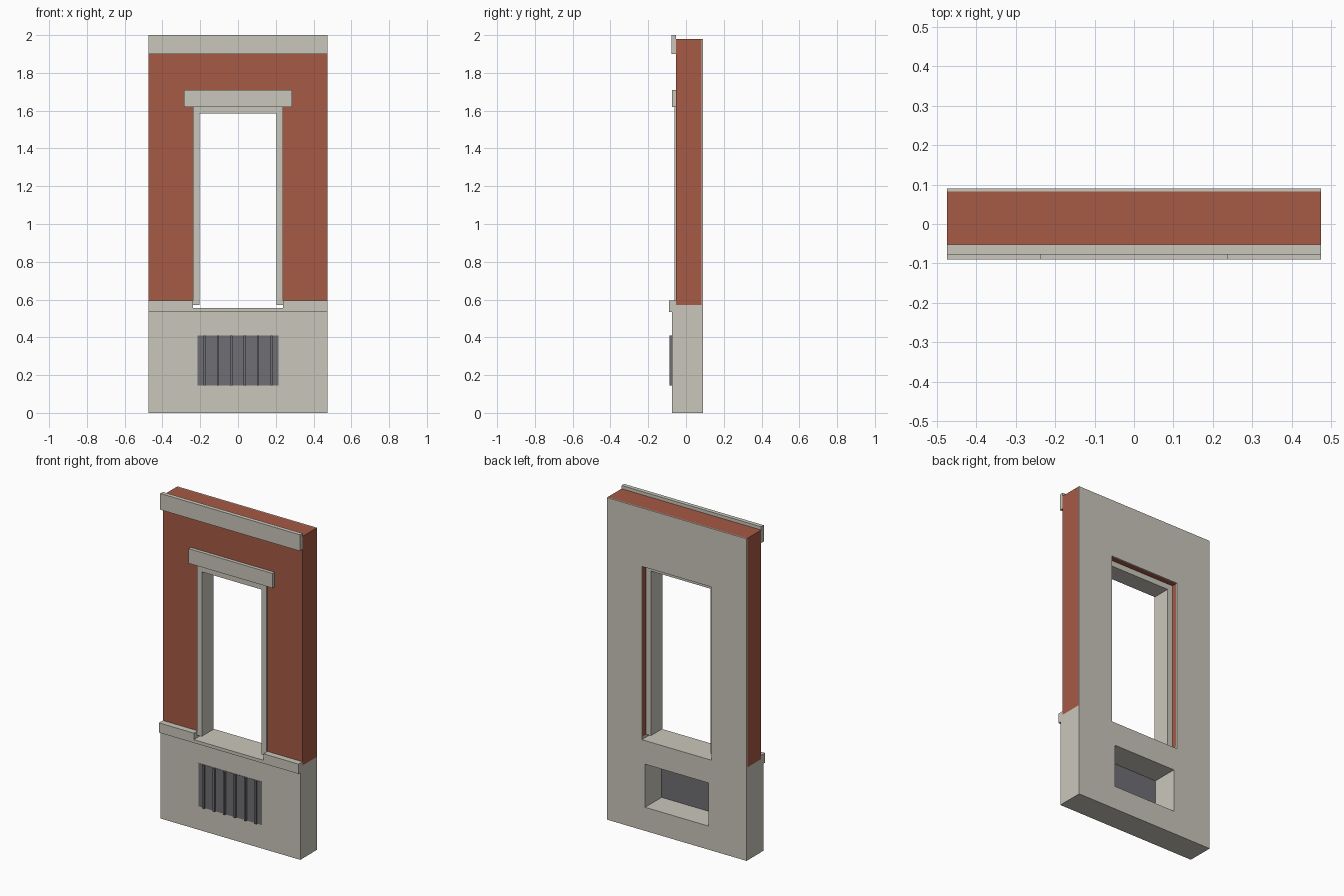
import bpy
import bmesh

cube = bpy.data.objects.get("Cube")
if cube:
    bpy.data.objects.remove(cube, do_unlink=True)


def make_material(name, color):
    mat = bpy.data.materials.new(name)
    mat.use_nodes = True
    mat.diffuse_color = (*color, 1)
    mat.node_tree.nodes["Principled BSDF"].inputs["Base Color"].default_value = (*color, 1)
    return mat


BRICK = make_material("red brick", (0.38, 0.10, 0.06))
STONE = make_material("pale stone", (0.59, 0.57, 0.50))
METAL = make_material("grey metal", (0.16, 0.16, 0.178))


def rect(x0, x1, z0, z1):
    return [(x0, z0), (x1, z0), (x1, z1), (x0, z1)]


def arch(half, inner, z0, z_head, z1):
    """Outline of a doorway shape, open at the bottom."""
    return [(-half, z0), (-inner, z0), (-inner, z_head), (inner, z_head),
            (inner, z0), (half, z0), (half, z1), (-half, z1)]


def slab(name, loops, front, back, mat):
    """Extrude an outline (first loop) with holes (other loops) along y."""
    bm = bmesh.new()
    for loop in loops:
        verts = [bm.verts.new((x, front, z)) for x, z in loop]
        for a, b in zip(verts, verts[1:] + verts[:1]):
            bm.edges.new((a, b))
    bmesh.ops.triangle_fill(bm, edges=bm.edges[:], use_beauty=True)
    ext = bmesh.ops.extrude_face_region(bm, geom=bm.faces[:], use_keep_orig=True)
    moved = [g for g in ext["geom"] if isinstance(g, bmesh.types.BMVert)]
    bmesh.ops.translate(bm, verts=moved, vec=(0, back - front, 0))
    bmesh.ops.recalc_face_normals(bm, faces=bm.faces[:])
    mesh = bpy.data.meshes.new(name)
    bm.to_mesh(mesh)
    bm.free()
    mesh.materials.append(mat)
    obj = bpy.data.objects.new(name, mesh)
    bpy.context.collection.objects.link(obj)
    return obj


W = 0.475          # half width of the wall
OPEN = 0.237       # half width of the window opening
SILL, BASE, HEAD, TOP = 0.555, 0.572, 1.62, 1.98
FACE, BACK = -0.052, 0.083
vent = rect(-0.215, 0.215, 0.145, 0.41)


def notched(z0):
    """Full-width outline with the sill notch in its top edge."""
    return [(-W, z0), (W, z0), (W, BASE), (OPEN, BASE), (OPEN, SILL),
            (-OPEN, SILL), (-OPEN, BASE), (-W, BASE)]


# Wall layers
slab("brick_wall", [arch(W, OPEN, BASE, HEAD, TOP)], FACE, BACK, BRICK)
slab("stone_base", [notched(0), vent], -0.073, BACK, STONE)
slab("inner_plaster", [rect(-W, W, 0, TOP), rect(-OPEN, OPEN, SILL, HEAD), vent],
     BACK, 0.09, STONE)

# Window surround
slab("window_frame", [arch(OPEN, 0.203, BASE, 1.585, HEAD)], -0.062, 0.05, STONE)
slab("lintel", [rect(-0.285, 0.285, HEAD, 1.71)], -0.073, FACE, STONE)

# Ledge: low under the window, taller and deeper on both sides
slab("sill_ledge", [rect(-OPEN, OPEN, 0.535, SILL)], -0.09, -0.073, STONE)
for side, s in (("left", 1), ("right", -1)):
    x0, x1 = sorted((s * OPEN, s * W))
    slab(side + "_ledge", [rect(x0, x1, 0.535, 0.595)], -0.09, -0.073, STONE)
    slab(side + "_ledge_top", [rect(x0, x1, BASE, 0.595)], -0.073, FACE, STONE)

# Cornice
slab("cornice", [rect(-W, W, 1.9, 2.0)], -0.077, FACE, STONE)

# Vent grille with upright ribs
slab("vent_plate", [vent], -0.075, -0.07, METAL)
for i in range(6):
    x = -0.177 + i * 0.0708
    slab(f"vent_rib_{i + 1}", [rect(x - 0.006, x + 0.006, 0.145, 0.41)],
         -0.087, -0.075, METAL)
